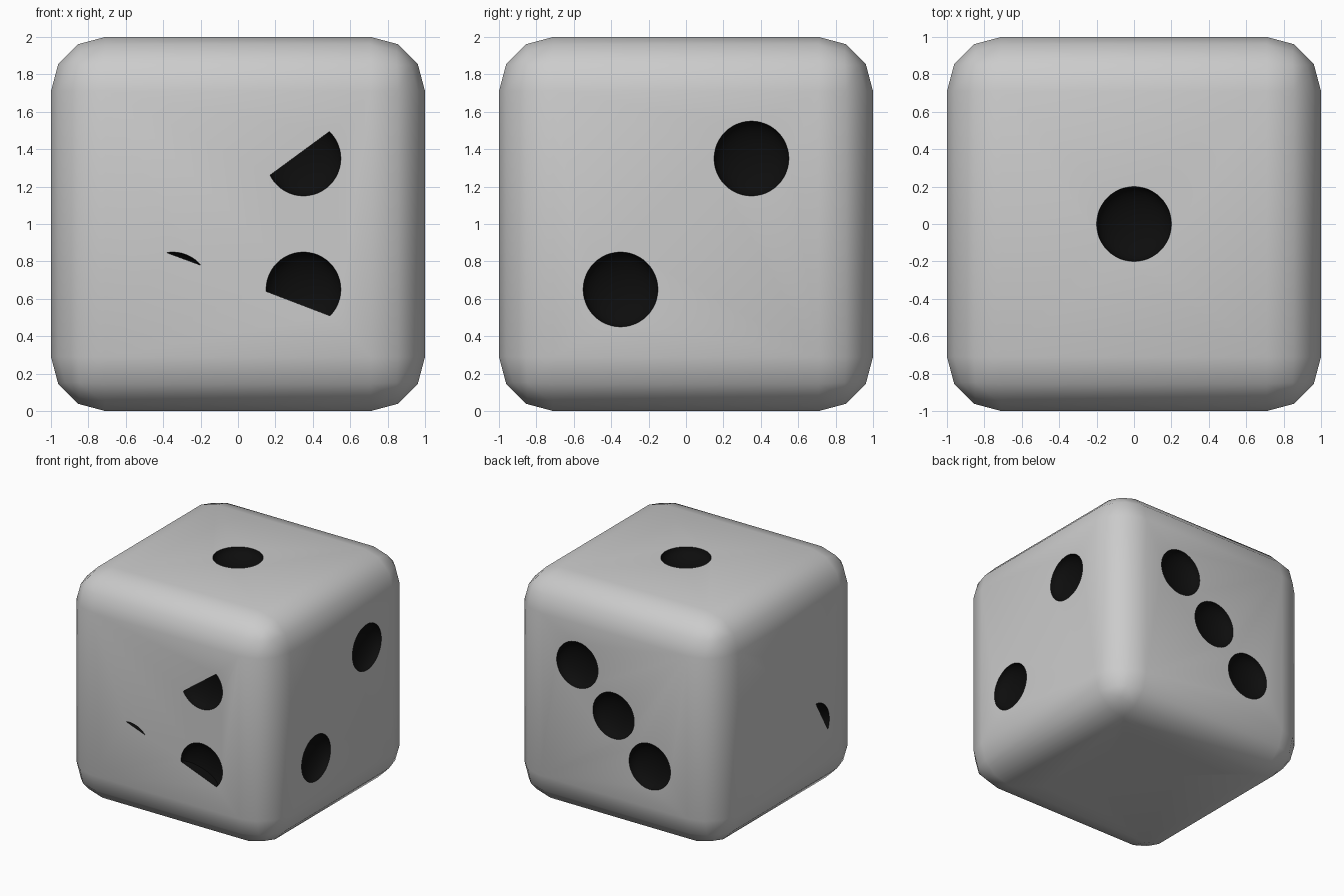
import bpy, bmesh
from mathutils import Vector, Matrix

if "Cube" in bpy.data.objects:
    bpy.data.objects.remove(bpy.data.objects["Cube"])

R, DEPTH, A, B = 0.2, 0.1, 0.35, 0.42

black = bpy.data.materials.new("pip_black")
black.diffuse_color = (0.004, 0.004, 0.004, 1)
black.use_nodes = True
black.node_tree.nodes["Principled BSDF"].inputs["Base Color"].default_value = black.diffuse_color


def make_object(name, bm):
    mesh = bpy.data.meshes.new(name)
    bm.to_mesh(mesh)
    bm.free()
    mesh.materials.append(None)
    mesh.materials.append(black)
    ob = bpy.data.objects.new(name, mesh)
    bpy.context.collection.objects.link(ob)
    return ob


# Rounded cube body
bm = bmesh.new()
bmesh.ops.create_cube(bm, size=2, matrix=Matrix.Translation((0, 0, 1)))
bmesh.ops.bevel(bm, geom=bm.edges[:], offset=0.29, segments=3, profile=0.5,
                affect='EDGES')
die = make_object("die_body", bm)

# Pips per face: (u axis, v axis, [(u, v, chord or None)])
# A chord trims a pip, keeping the part on its left.
X, Y, Z = Vector((1, 0, 0)), Vector((0, 1, 0)), Vector((0, 0, 1))
faces = [
    (X, Y, [(0, 0, None)]),                                       # top
    (Y, Z, [(-A, -A, None), (A, A, None)]),                       # right
    (-X, Z, [(-A, A, None), (0, 0, None), (A, -A, None)]),        # back
    (X, Z, [(A, A, ((.14, .145), (-.18, -.09))),                  # front
            (A, -A, ((-.2, -.01), (.14, -.14))),
            (-A, -A, ((-.04, .2), (.15, .13)))]),
    (-Y, Z, [(A, A, ((.14, .145), (-.18, -.09))),                 # left
             (A, -A, ((.014, .2), (.17, -.07)))]),
    (X, -Y, [(0, -A, None),                                       # bottom
             (B, -A, ((.13, -.17), (0, .19))),
             (-B, -A, ((.19, .07), (-.07, -.19))),
             (B, A, ((-.18, .07), (.05, .19))),
             (0, A, ((-.12, .16), (.17, -.1)))]),
]


def add_pip(target, u, v, pu, pv, chord):
    """Append one flattened, optionally trimmed, ball to the cutter mesh."""
    pip = bmesh.new()
    bmesh.ops.create_uvsphere(pip, u_segments=48, v_segments=16, radius=1,
                              matrix=Matrix.Diagonal((R, R, DEPTH, 1)))
    if chord:
        p, q = Vector((*chord[0], 0)), Vector((*chord[1], 0))
        cut = bmesh.ops.bisect_plane(
            pip, geom=pip.verts[:] + pip.edges[:] + pip.faces[:], dist=1e-5,
            plane_co=p, plane_no=Z.cross(q - p).normalized(), clear_inner=True)
        rim = [e for e in pip.edges if e.is_boundary]
        bmesh.ops.holes_fill(pip, edges=rim, sides=0)
    n = u.cross(v)
    place = Matrix((u, v, n)).transposed().to_4x4()
    place.translation = Z + n + u * pu + v * pv
    pip.transform(place)
    bmesh.ops.recalc_face_normals(pip, faces=pip.faces[:])
    for f in pip.faces:
        f.material_index = 1
    temp = bpy.data.meshes.new("temp")
    pip.to_mesh(temp)
    pip.free()
    target.from_mesh(temp)
    bpy.data.meshes.remove(temp)


cut_bm = bmesh.new()
for u, v, pips in faces:
    for pu, pv, chord in pips:
        add_pip(cut_bm, u, v, pu, pv, chord)
cutter = make_object("pip_cutter", cut_bm)
cutter.hide_render = True

# Carve the pips out of the body
mod = die.modifiers.new("pips", 'BOOLEAN')
mod.operation, mod.solver, mod.object = 'DIFFERENCE', 'EXACT', cutter
bpy.context.view_layer.objects.active = die
die.select_set(True)
bpy.ops.object.modifier_apply(modifier=mod.name)
bpy.data.objects.remove(cutter)
bpy.ops.object.shade_smooth_by_angle(angle=0.7)
